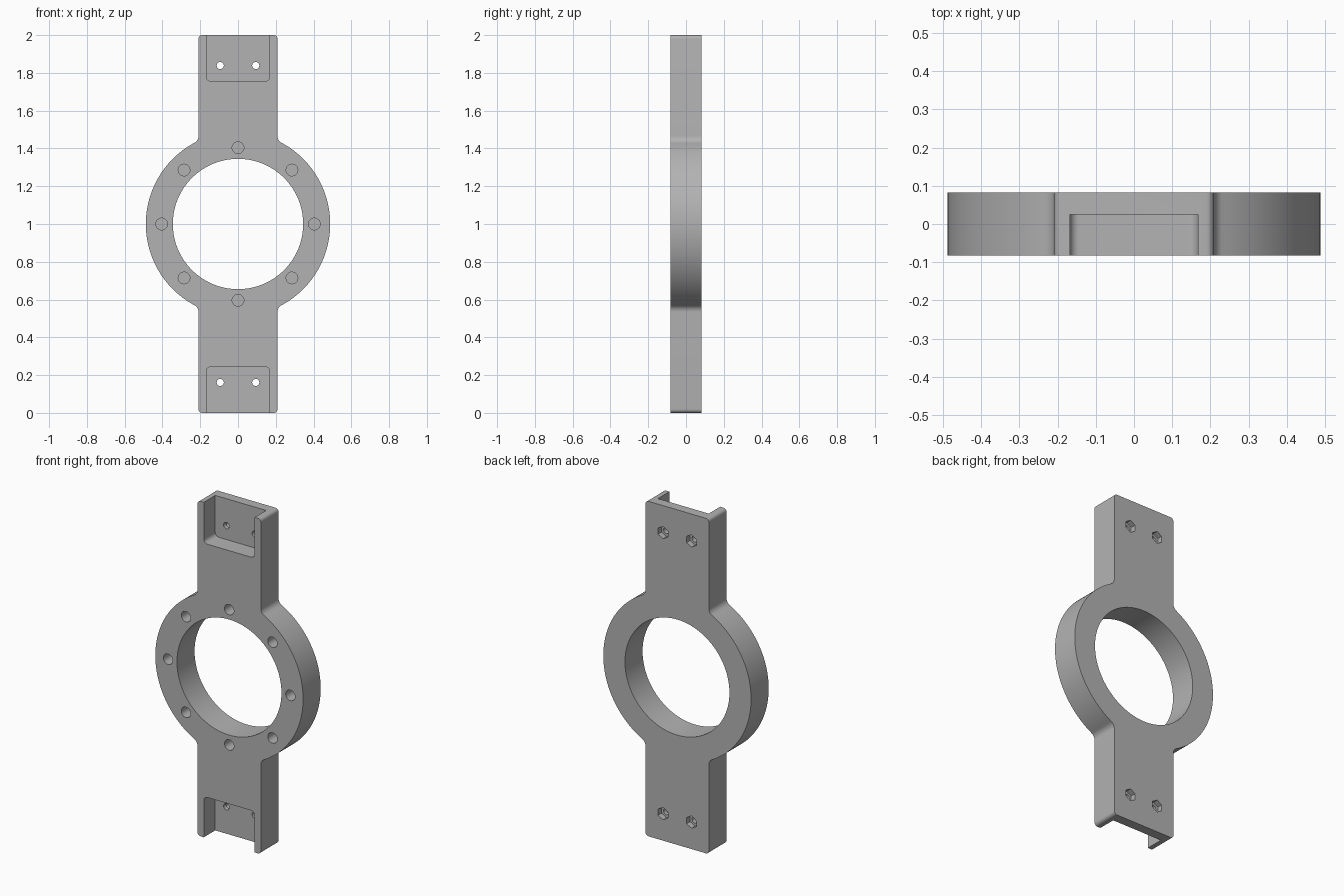
import bpy
import bmesh
from math import sin, cos, pi, radians, sqrt, atan2

if "Cube" in bpy.data.objects:
    bpy.data.objects.remove(bpy.data.objects["Cube"])

HALF = 0.083      # half thickness
ARM = 0.209       # half width of the arms
RING = 0.488      # outer ring radius
FILLET = 0.04     # blend between arm and ring
MID = 1.0         # height of the ring centre

grey = bpy.data.materials.new("plain_grey")
grey.use_nodes = True
colour = (0.45, 0.45, 0.45, 1)
grey.diffuse_color = colour
grey.node_tree.nodes["Principled BSDF"].inputs["Base Color"].default_value = colour


def arc(cx, cz, r, a0, a1, n):
    steps = [a0 + (a1 - a0) * i / n for i in range(n + 1)]
    return [(cx + r * cos(a), cz + r * sin(a)) for a in steps]


def prism(name, outline, y0, y1):
    """Extrude an (x, z) outline from y0 to y1."""
    bm = bmesh.new()
    face = bm.faces.new([bm.verts.new((x, y0, z)) for x, z in outline])
    new = bmesh.ops.extrude_face_region(bm, geom=[face])["geom"]
    verts = [v for v in new if isinstance(v, bmesh.types.BMVert)]
    bmesh.ops.translate(bm, verts=verts, vec=(0, y1 - y0, 0))
    bmesh.ops.recalc_face_normals(bm, faces=bm.faces)
    mesh = bpy.data.meshes.new(name)
    bm.to_mesh(mesh)
    bm.free()
    obj = bpy.data.objects.new(name, mesh)
    obj.data.materials.append(grey)
    bpy.context.collection.objects.link(obj)
    return obj


def disc(cx, cz, r, n, turn=0.0):
    return arc(cx, cz, r, turn, turn + 2 * pi, n)[:-1]


# Body outline: one quadrant, mirrored to the others
corner = 0.02
fx = ARM + FILLET
fz = sqrt((RING + FILLET) ** 2 - fx ** 2)
join = atan2(fz, fx)
quadrant = arc(ARM - corner, 1 - corner, corner, pi / 2, 0, 6)
quadrant += arc(fx, fz, FILLET, pi, pi + join, 8)
quadrant += arc(0, 0, RING, join, 0, 32)[1:]
right = quadrant + [(x, -z) for x, z in reversed(quadrant[:-1])]
outline = right + [(-x, z) for x, z in reversed(right)]
body = prism("ring_bracket", [(x, z + MID) for x, z in outline], -HALF, HALF)

# Cutters: central bore and blind holes around the ring
OUT = HALF + 0.05
cutters = [prism("bore_cutter", disc(0, MID, 0.345, 128), -OUT, OUT)]
for i in range(8):
    a = i * pi / 4
    spot = disc(0.404 * cos(a), MID + 0.404 * sin(a), 0.031, 32)
    cutters.append(prism("ring_hole_cutter", spot, -OUT, 0.02))

# Cutters: open-ended pockets, screw holes and hexagonal nut recesses
for s in (1, -1):
    r, w, low = 0.025, 0.168, 0.756
    side = [(w, 1.1)] + arc(w - r, low + r, r, 0, -pi / 2, 6)
    pocket = side + [(-x, z) for x, z in reversed(side)]
    cutters.append(prism("pocket_cutter", [(x, MID + s * z) for x, z in pocket], -OUT, 0.025))
    for x in (-0.094, 0.094):
        z = MID + s * 0.839
        cutters.append(prism("screw_hole_cutter", disc(x, z, 0.019, 24), -OUT, OUT))
        cutters.append(prism("nut_recess_cutter", disc(x, z, 0.037, 6, pi / 6), 0.05, OUT))

# Cut everything out of the body, then drop the cutters
bpy.context.view_layer.objects.active = body
body.select_set(True)
for cutter in cutters:
    cutter.hide_render = True
    mod = body.modifiers.new("cut", "BOOLEAN")
    mod.operation = "DIFFERENCE"
    mod.solver = "EXACT"
    mod.object = cutter
    bpy.ops.object.modifier_apply(modifier=mod.name)
    bpy.data.objects.remove(cutter)

bpy.ops.object.shade_smooth_by_angle(angle=radians(30))
